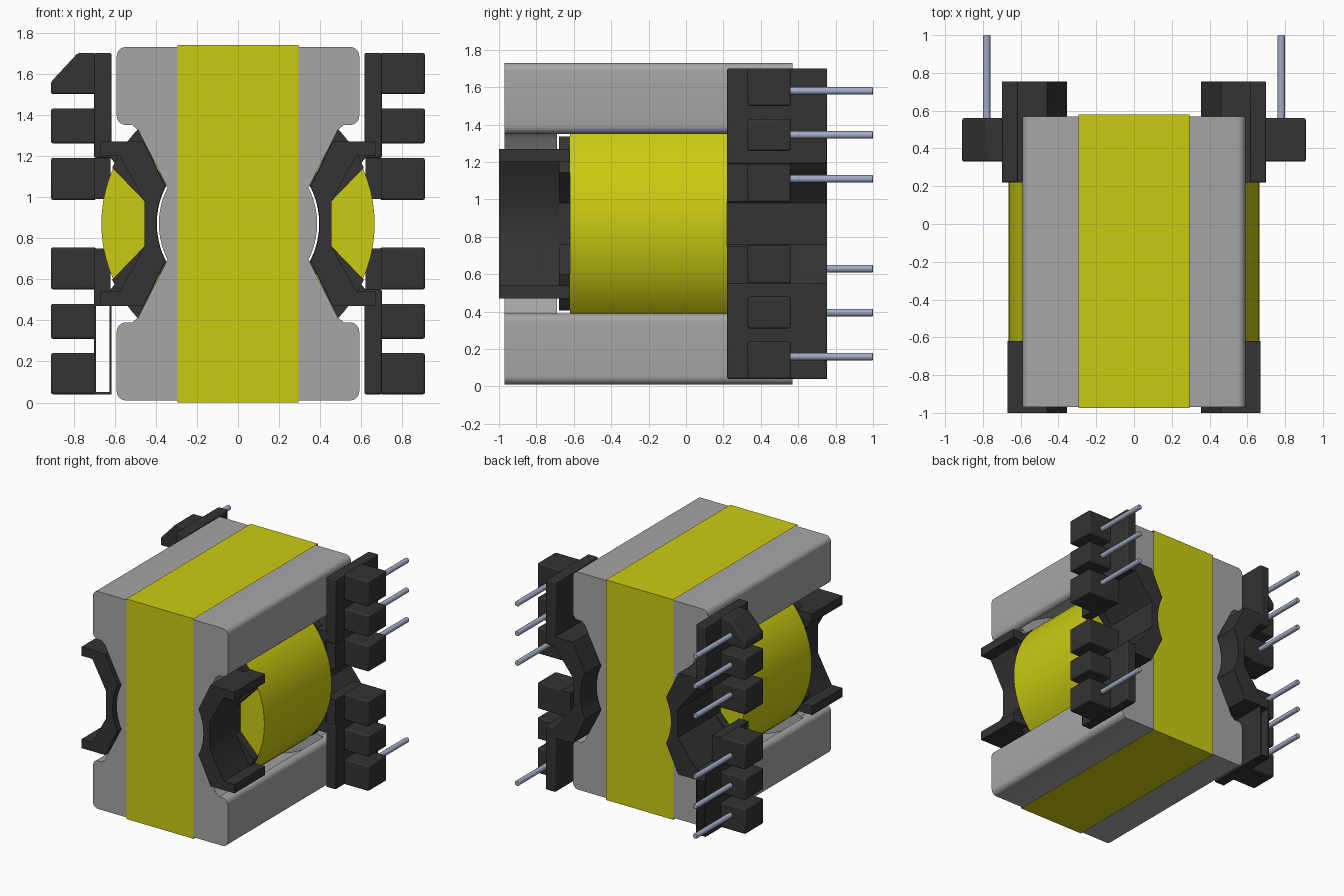
import bpy, bmesh
from math import sin, cos, radians, pi

if "Cube" in bpy.data.objects:
    bpy.data.objects.remove(bpy.data.objects["Cube"])

ZC = 0.87  # height of the winding axis


def material(name, rgb, rough=0.6):
    m = bpy.data.materials.new(name)
    m.use_nodes = True
    m.diffuse_color = (*rgb, 1)
    bsdf = m.node_tree.nodes["Principled BSDF"]
    bsdf.inputs["Base Color"].default_value = (*rgb, 1)
    bsdf.inputs["Roughness"].default_value = rough
    return m


YELLOW = material("yellow_tape", (0.6, 0.6, 0.006))
GREY = material("ferrite_grey", (0.38, 0.38, 0.38))
BLACK = material("black_plastic", (0.033, 0.033, 0.034))
STEEL = material("pin_steel", (0.36, 0.41, 0.56))


def finish(name, bm, mat, bevel=0):
    bmesh.ops.recalc_face_normals(bm, faces=bm.faces)
    me = bpy.data.meshes.new(name)
    bm.to_mesh(me)
    bm.free()
    me.materials.append(mat)
    ob = bpy.data.objects.new(name, me)
    bpy.context.collection.objects.link(ob)
    if bevel:
        mod = ob.modifiers.new("soft_edges", "BEVEL")
        mod.width, mod.segments = bevel, 2
    bpy.ops.object.select_all(action="DESELECT")
    ob.select_set(True)
    bpy.context.view_layer.objects.active = ob
    bpy.ops.object.shade_smooth_by_angle(angle=radians(30))
    return ob


def prism(name, pts, y0, y1, mat, bevel=0):
    """Extrude an outline (x, height from axis) along y."""
    bm = bmesh.new()
    face = bm.faces.new([bm.verts.new((x, y0, z + ZC)) for x, z in pts])
    new = bmesh.ops.extrude_face_region(bm, geom=[face])["geom"]
    for v in new:
        if isinstance(v, bmesh.types.BMVert):
            v.co.y = y1
    return finish(name, bm, mat, bevel)


def tube(name, r0, r1, y0, y1, mat, n=72):
    bm = bmesh.new()
    ring = [[bm.verts.new((r * cos(2 * pi * i / n), y, ZC + r * sin(2 * pi * i / n)))
             for i in range(n)] for r, y in ((r0, y0), (r1, y0), (r1, y1), (r0, y1))]
    for k in range(4):
        a, b = ring[k], ring[(k + 1) % 4]
        for i in range(n):
            j = (i + 1) % n
            bm.faces.new((a[i], a[j], b[j], b[i]))
    return finish(name, bm, mat)


def arc(cx, cz, r, a0, a1, n=6):
    return [(cx + r * cos(radians(a0 + (a1 - a0) * i / n)),
             cz + r * sin(radians(a0 + (a1 - a0) * i / n))) for i in range(n + 1)]


def rect(x0, x1, z0, z1):
    return [(x0, z0), (x1, z0), (x1, z1), (x0, z1)]


def flip(pts, sx, sz):
    return [(x * sx, z * sz) for x, z in pts]


def c_shape(upper):
    return upper + flip(upper, 1, -1)[::-1]


# Ferrite core: two waisted end plates, two legs and a round post
corner = arc(0.545, 0.525, 0.045, -90, 0) + arc(0.545, 0.815, 0.045, 0, 90)
quarter = arc(0, 0, 0.385, 1, 27) + [(0.485, 0.455), (0.515, 0.48)] + corner
outline = (quarter + flip(quarter, -1, 1)[::-1]
           + flip(quarter, -1, -1) + flip(quarter, 1, -1)[::-1])
prism("core_front_plate", outline, -0.97, -0.69, GREY)
prism("core_back_plate", outline, 0.29, 0.57, GREY)
leg = corner + flip(corner, -1, 1)[::-1] + arc(0, 0, 0.727, 138, 42, 32)
prism("core_top_leg", leg, -0.69, 0.29, GREY)
prism("core_bottom_leg", flip(leg, 1, -1), -0.69, 0.29, GREY)
prism("core_post", arc(0, 0, 0.385, 0, 354, 59), -0.69, 0.29, GREY)

# Winding and the tube that carries it
tube("winding", 0.455, 0.665, -0.62, 0.22, YELLOW)
tube("bobbin_tube", 0.395, 0.456, -0.68, 0.28, BLACK)

# Tape sleeve around the core, open at both sides
bm = bmesh.new()
bmesh.ops.create_cube(bm, size=1)
bm.normal_update()
bmesh.ops.delete(bm, geom=[f for f in bm.faces if abs(f.normal.x) > 0.9], context="FACES")
for v in bm.verts:
    v.co = (v.co.x * 0.59, v.co.y * 1.555 - 0.1975, v.co.z * 1.74 + ZC)
finish("tape_sleeve", bm, YELLOW)

# Bobbin outlines, on the +x side
waist = arc(0, 0, 0.397, 1, 27)
flange = c_shape(waist + [(0.483, 0.465)] + arc(0, 0, 0.67, 43, 24) + [(0.455, 0.11)])
front_arms = c_shape(waist + [(0.46, 0.40), (0.67, 0.40), (0.67, 0.33),
                              (0.575, 0.33), (0.455, 0.11)])
back_arms = c_shape(waist + [(0.46, 0.40), (0.62, 0.40), (0.62, 0.32), (0.455, 0.11)])
blocks = [(0.63, 0.83), (0.39, 0.56), (0.115, 0.32)]
pin_heights = [0.71, 0.475, 0.24]

for side, s in (("left", 1), ("right", -1)):
    prism(f"{side}_front_flange", flip(flange, s, 1), -0.68, -0.62, BLACK)
    prism(f"{side}_back_flange", flip(flange, s, 1), 0.22, 0.28, BLACK)
    prism(f"{side}_front_bracket", flip(front_arms, s, 1), -1.0, -0.62, BLACK)
    prism(f"{side}_back_bracket", flip(back_arms, s, 1), 0.22, 0.755, BLACK)

    for level, t in (("upper", 1), ("lower", -1)):
        tag = f"{side}_{level}"
        # Terminal rail; one of the four is a hollow channel
        if s < 0 and t < 0:
            for part, shape in (("inner_wall", rect(0.615, 0.625, 0.40, 0.83)),
                                ("outer_wall", rect(0.69, 0.70, 0.32, 0.83)),
                                ("end_wall", rect(0.62, 0.695, 0.82, 0.83)),
                                ("root", rect(0.615, 0.695, 0.32, 0.40))):
                prism(f"{tag}_rail_{part}", flip(shape, s, t), 0.22, 0.755, BLACK)
        else:
            prism(f"{tag}_rail", flip(rect(0.615, 0.70, 0.32, 0.83), s, t),
                  0.22, 0.755, BLACK, 0.008)
        prism(f"{tag}_rail_foot", flip(rect(0.62, 0.70, 0.12, 0.32), s, t),
              0.22, 0.56, BLACK)
        # Pin blocks, one with a cut corner marking the first pin
        for i, (z0, z1) in enumerate(blocks):
            shape = rect(0.69, 0.91, z0, z1)
            if s < 0 and t > 0 and i == 0:
                shape[2:3] = [(0.91, 0.69), (0.78, z1)]
            prism(f"{tag}_pin_block_{i + 1}", flip(shape, s, t), 0.33, 0.56, BLACK, 0.01)
        # Pins; two positions are left empty
        for i, z in enumerate(pin_heights):
            if s > 0 and t < 0 and i > 0:
                continue
            prism(f"{tag}_pin_{i + 1}", arc(0.78 * s, z * t, 0.02, 0, 337.5, 15),
                  0.5, 1.0, STEEL, 0.004)
